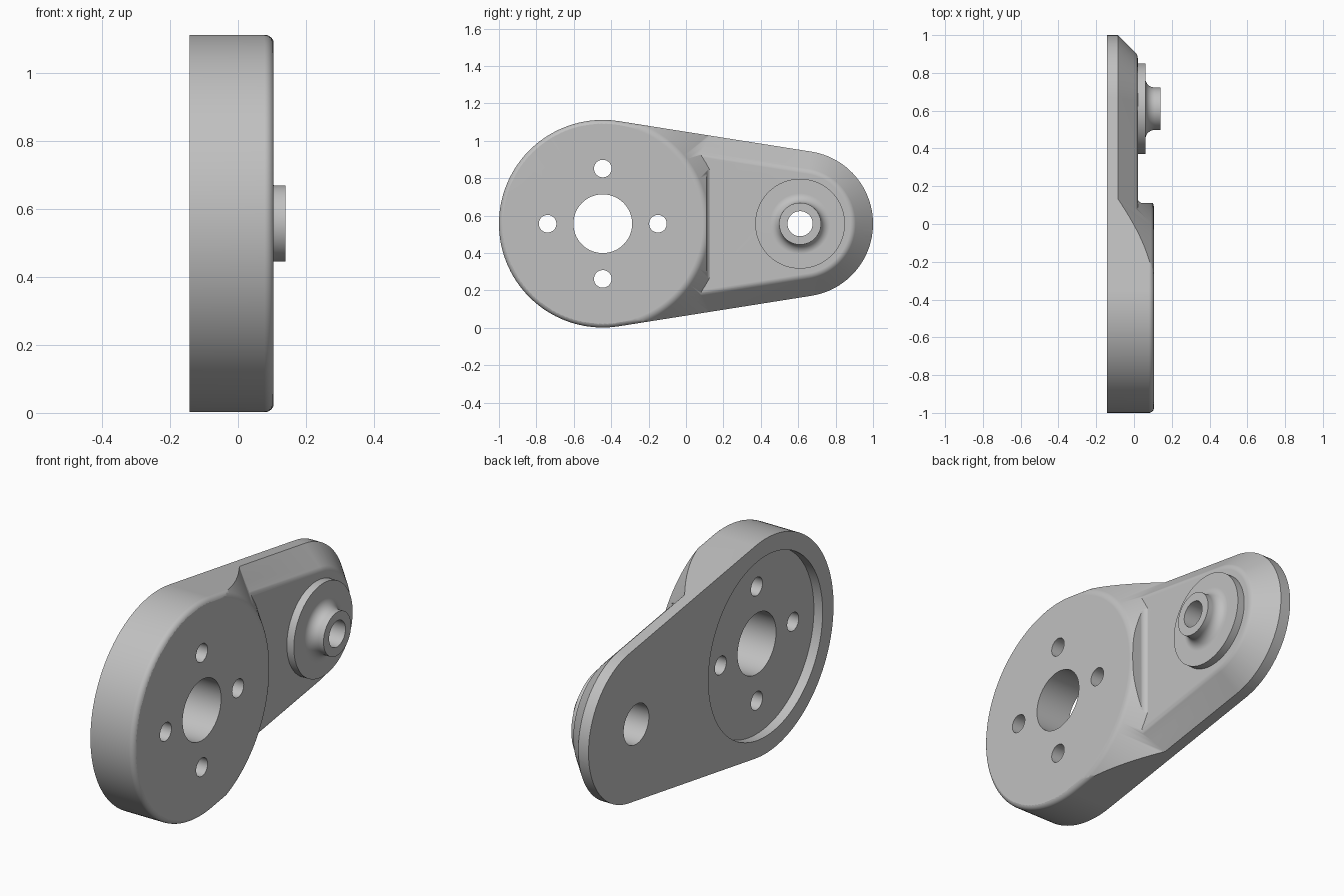
import bpy, bmesh, math

if "Cube" in bpy.data.objects:
    bpy.data.objects.remove(bpy.data.objects["Cube"], do_unlink=True)

# Main dimensions: two round ends joined by tangent sides
ZC, BIG_Y, BIG_R, TIP_Y, TIP_R = 0.557, -0.445, 0.555, 0.61, 0.39
BACK, ARM, FACE, WALL = -0.143, 0.02, 0.105, 0.11
PHI = math.acos((BIG_R - TIP_R) / (TIP_Y - BIG_Y))

grey = bpy.data.materials.new("plain_grey")
grey.use_nodes = True
grey.diffuse_color = (0.53, 0.53, 0.53, 1)
grey.node_tree.nodes["Principled BSDF"].inputs["Base Color"].default_value = grey.diffuse_color


def arc(x, y, r, a, b, n):
    return [(x, y + r * math.cos(a + (b - a) * i / n), ZC + r * math.sin(a + (b - a) * i / n))
            for i in range(n + 1)]


def ring(x, y, r, n=96, z=0.0):
    return [(p[0], p[1], p[2] + z) for p in arc(x, y, r, 0, math.tau, n)[:-1]]


def outline(x, offset):
    return (arc(x, BIG_Y, BIG_R + offset, PHI, math.tau - PHI, 72)
            + arc(x, TIP_Y, TIP_R + offset, -PHI, PHI, 48))


def loft(name, loops):
    """Skin a stack of matching closed loops and cap both ends."""
    bm = bmesh.new()
    rows = [[bm.verts.new(p) for p in loop] for loop in loops]
    for a, b in zip(rows, rows[1:]):
        for i in range(len(a)):
            j = (i + 1) % len(a)
            bm.faces.new((a[i], a[j], b[j], b[i]))
    bm.faces.new(rows[0])
    bm.faces.new(rows[-1])
    bmesh.ops.recalc_face_normals(bm, faces=bm.faces[:])
    mesh = bpy.data.meshes.new(name)
    bm.to_mesh(mesh)
    bm.free()
    mesh.materials.append(grey)
    obj = bpy.data.objects.new(name, mesh)
    bpy.context.collection.objects.link(obj)
    return obj


def combine(obj, tool, operation):
    mod = obj.modifiers.new("combine", 'BOOLEAN')
    mod.operation, mod.solver, mod.object = operation, 'EXACT', tool
    bpy.ops.object.select_all(action='DESELECT')
    bpy.context.view_layer.objects.active = obj
    obj.select_set(True)
    bpy.ops.object.modifier_apply(modifier=mod.name)
    bpy.data.objects.remove(tool, do_unlink=True)


def drill(obj, y, r, x0=-0.3, x1=0.3, z=0.0, n=96):
    combine(obj, loft("drill", [ring(x0, y, r, n, z), ring(x1, y, r, n, z)]), 'DIFFERENCE')


def smooth(obj):
    bpy.ops.object.select_all(action='DESELECT')
    bpy.context.view_layer.objects.active = obj
    obj.select_set(True)
    bpy.ops.object.shade_smooth_by_angle(angle=math.radians(32))
    mod = obj.modifiers.new("even_shading", 'WEIGHTED_NORMAL')
    mod.keep_sharp = True


# Raised round head, sloping away at 45 degrees with a softened rim
ROUND = 0.05
bend = ROUND * math.tan(math.pi / 8)
head = [(FACE - ROUND * (1 - math.cos(t)), BIG_R - bend + ROUND * math.sin(t))
        for t in [math.pi / 4 * i / 5 for i in range(6)]]
head.append((-0.2, BIG_R + FACE + 0.2))
body = loft("lever_body", [ring(x, BIG_Y, r, 144) for x, r in head])

# Upright step between head and arm, filleted at its foot
f = 0.03
low = ARM - 0.002
step = [(0.3, WALL)]
step += [(low + f * (1 - math.sin(t)), WALL + f * (1 - math.cos(t)))
         for t in [math.pi / 2 * i / 6 for i in range(7)]]
step += [(low, 1.4), (0.3, 1.4)]
combine(body, loft("step", [[(x, y, z) for x, y in step] for z in (-1, 2)]), 'DIFFERENCE')

# Thin arm with 45 degree sides and a softened upper edge
soft = 0.04
bend = soft * math.tan(math.pi / 8)
edge = [(ARM - soft * (1 - math.cos(t)), -0.105 - bend + soft * math.sin(t))
        for t in [math.pi / 4 * i / 4 for i in range(5)]]
edge.append((-0.2, 0.115))
combine(body, loft("arm", [outline(x, o) for x, o in edge]), 'UNION')

# Trim everything to the outer outline with a rounded front rim
rim = 0.028
trim = [(BACK, 0.0)]
trim += [(FACE + 0.001 - rim * (1 - math.sin(t)), -rim * (1 - math.cos(t)))
         for t in [math.pi / 2 * i / 6 for i in range(7)]]
combine(body, loft("trim", [outline(x, o) for x, o in trim]), 'INTERSECT')

# Back recess, centre bore, four bolt holes and arm bore
drill(body, BIG_Y, 0.466, x1=BACK + 0.05, n=128)
drill(body, BIG_Y, 0.157)
for i in range(4):
    a = i * math.pi / 2
    drill(body, BIG_Y + 0.295 * math.cos(a), 0.047, z=0.295 * math.sin(a), n=48)
drill(body, TIP_Y, 0.103)
smooth(body)

# Flanged boss with a flared foot
flare = 0.05
profile = [(ARM - 0.005, 0.24), (0.06, 0.24)]
profile += [(0.06 + flare * (1 - math.cos(t)), 0.112 + flare * (1 - math.sin(t)))
            for t in [math.pi / 2 * i / 8 for i in range(9)]]
profile.append((0.14, 0.112))
boss = loft("flanged_boss", [ring(x, TIP_Y, r) for x, r in profile])
drill(boss, TIP_Y, 0.067)
smooth(boss)
